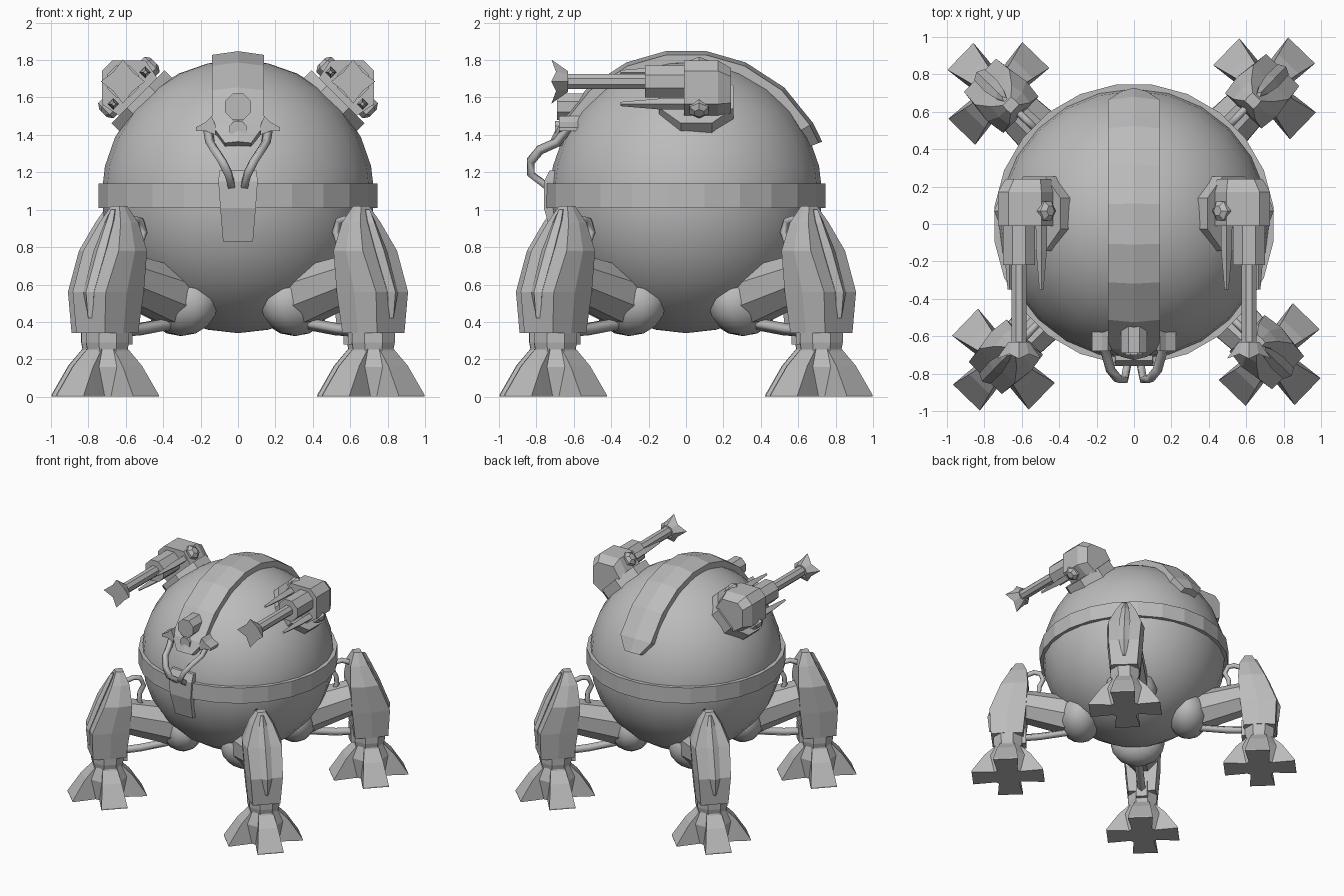
import bpy, bmesh, math
from mathutils import Matrix, Vector

if "Cube" in bpy.data.objects:
    bpy.data.objects.remove(bpy.data.objects["Cube"])

grey = bpy.data.materials.new("plain grey")
grey.use_nodes = True
grey.diffuse_color = (0.5, 0.5, 0.5, 1)
grey.node_tree.nodes["Principled BSDF"].inputs["Base Color"].default_value = (0.5, 0.5, 0.5, 1)

I = Matrix.Identity(4)
CENTRE = Matrix.Translation((0, 0, 1.07))
smooth_parts = []


def finish(name, bm, M=I, smooth=False):
    bmesh.ops.recalc_face_normals(bm, faces=bm.faces[:])
    me = bpy.data.meshes.new(name)
    bm.to_mesh(me)
    bm.free()
    me.materials.append(grey)
    ob = bpy.data.objects.new(name, me)
    bpy.context.collection.objects.link(ob)
    ob.matrix_world = M
    if smooth:
        smooth_parts.append(ob)


def loft(name, rings, M=I):
    """Skin equal-sized rings of points and cap both ends."""
    bm = bmesh.new()
    vs = [[bm.verts.new(p) for p in r] for r in rings]
    n = len(vs[0])
    for a, b in zip(vs, vs[1:]):
        for i in range(n):
            j = (i + 1) % n
            bm.faces.new((a[i], a[j], b[j], b[i]))
    bm.faces.new(vs[0])
    bm.faces.new(vs[-1])
    finish(name, bm, M)


def ball(name, M, segments, rings):
    bm = bmesh.new()
    bmesh.ops.create_uvsphere(bm, u_segments=segments, v_segments=rings, radius=1)
    finish(name, bm, M, True)


def ngon(n, r, at, axis="z"):
    """Regular polygon round an axis; r is the distance to the flats."""
    R = r / math.cos(math.pi / n)
    pts = []
    for i in range(n):
        a = 2 * math.pi * (i + 0.5) / n
        c, s = R * math.cos(a), R * math.sin(a)
        off = {"x": (0, c, s), "y": (c, 0, s), "z": (c, s, 0)}[axis]
        pts.append(Vector(at) + Vector(off))
    return pts


def box(name, x, y, z, M=I):
    loft(name, [[(x[0], y[0], h), (x[1], y[0], h), (x[1], y[1], h), (x[0], y[1], h)]
                for h in z], M)


def tube(name, pts, r, M=I, sides=0):
    cu = bpy.data.curves.new(name, "CURVE")
    cu.dimensions = "3D"
    cu.bevel_depth = r
    cu.bevel_resolution = sides
    cu.use_fill_caps = True
    sp = cu.splines.new("POLY")
    sp.points.add(len(pts) - 1)
    for p, q in zip(sp.points, pts):
        p.co = (*q, 1)
    cu.materials.append(grey)
    ob = bpy.data.objects.new(name, cu)
    bpy.context.collection.objects.link(ob)
    ob.matrix_world = M


# Round hull with its belt
ball("hull", CENTRE @ Matrix.Diagonal((0.73, 0.73, 0.73, 1)), 24, 14)
loft("belt", [ngon(24, 0.745, (0, 0, h)) for h in (1.01, 1.14)])

# Raised band over the top, tapered at both ends
rings = []
for deg in (-68, -60, -42, -24, -8, 8, 24, 42, 60, 68):
    w = 0.07 if abs(deg) > 65 else 0.14
    a = math.radians(deg)
    rings.append([(x, r * math.sin(a), r * math.cos(a)) for x, r in
                  ((-w, 0.66), (-w, 0.765), (0, 0.785), (w, 0.765), (w, 0.66))])
loft("top_band", rings, CENTRE)

# Face: lamps, brackets, mandibles and chin plate
loft("upper_lamp", [ngon(8, 0.07, (0, y, 1.55), "y") for y in (-0.69, -0.5)])
loft("lower_lamp", [ngon(8, 0.045, (0, y, 1.43), "y") for y in (-0.7, -0.55)])
for s, side in ((1, "left"), (-1, "right")):
    wing = [(0.225, 1.44), (0.17, 1.47), (0.14, 1.5), (0.12, 1.45), (0.12, 1.4), (0.17, 1.42), (0.225, 1.42)]
    loft(side + "_bracket", [[(s * x, y, z) for x, z in wing] for y in (-0.68, -0.55)])
    path = [(0.165, -0.62, 1.45), (0.15, -0.69, 1.36), (0.125, -0.78, 1.32),
            (0.085, -0.83, 1.26), (0.05, -0.83, 1.19), (0.035, -0.75, 1.13)]
    tube(side + "_mandible", [(s * x, y, z) for x, y, z in path], 0.026)
loft("chin_plate", [[(-w, y, z), (w, y, z), (w, -0.6, z), (-w, -0.6, z)] for w, y, z in
                    ((0.08, -0.71, 0.83), (0.095, -0.76, 1.01), (0.105, -0.76, 1.15), (0.1, -0.73, 1.21))])


# Shoulder guns, built upright and tilted outwards
def gun(side, s):
    M = CENTRE @ Matrix.Rotation(s * math.pi / 4, 4, "Y")
    mid = 0.87
    loft(side + "_gun_disc", [ngon(8, 0.2, (0, 0.055, h)) for h in (0.66, 0.755)], M)
    # Housing with a roof-shaped section and a chamfered back
    half = [(0.14, 0.74), (0.165, 0.865), (0.04, 0.99)]
    section = half + [(-t, n) for t, n in reversed(half)]
    loft(side + "_gun_housing", [[(t * k, y, 0.74 + (n - 0.74) * k) for t, n in section]
                                 for y, k in ((-0.01, 1), (0.17, 1), (0.24, 0.8))], M)
    loft(side + "_gun_breech", [ngon(8, 0.085, (0, y, mid), "y") for y in (-0.22, 0)], M)
    loft(side + "_gun_barrel", [ngon(8, 0.04, (0, y, mid), "y") for y in (-0.66, -0.2)], M)
    # Four-pointed flared muzzle
    rings = []
    for y, r, dy, dr in ((-0.63, 0.055, 0, 0), (-0.72, 0.118, 0.025, 0.045)):
        ring = []
        for i in range(8):
            a = math.pi * (i + 1) / 4
            q = r - dr * (i % 2)
            ring.append((q * math.cos(a), y + dy * (i % 2), mid + q * math.sin(a)))
        rings.append(ring)
    loft(side + "_gun_muzzle", rings, M)
    for t in (-1, 1):
        loft(side + "_gun_bolt", [ngon(6, r, (t * x, 0.07, 0.825), "x") for r, x in
                                  ((0.05, 0.13), (0.05, 0.175), (0.025, 0.195))], M)
        loft(side + "_gun_spike", [[(t * 0.12 + dx * k, y, 0.82 + dz * k) for dx, dz in
                                    ((-1, -1), (1, -1), (1, 1), (-1, 1))]
                                   for y, k in ((0.02, 0.022), (-0.15, 0.02), (-0.35, 0.008))], M)


gun("left", 1)
gun("right", -1)


# Legs, built along +x and turned to the four diagonals
def leg(name, deg):
    M = Matrix.Rotation(math.radians(deg), 4, "Z")
    F = M @ Matrix.Translation((1.005, 0, 0))
    # Wide hip knuckle and thigh
    ball(name + "_hip", M @ Matrix.Translation((0.43, 0, 0.505))
         @ Matrix.Diagonal((0.165, 0.215, 0.18, 1)), 12, 8)
    loft(name + "_thigh", [[p + Vector((-0.3 * (p.z - z), 0, 0)) for p in ngon(8, r, (x, 0, z), "x")]
                           for x, z, r in ((0.46, 0.53, 0.145), (0.54, 0.55, 0.14), (0.91, 0.65, 0.115))], M)
    # Shin armour: height, inner, outer, half width
    rings = []
    for z, a, b, w in ((0.34, -0.125, 0.13, 0.12), (0.56, -0.15, 0.14, 0.14), (0.78, -0.165, 0.05, 0.15),
                       (0.93, -0.155, -0.02, 0.09), (1.02, -0.12, -0.06, 0.035)):
        m = (a + b) / 2
        rings.append([(b, -0.88 * w, z), (b, 0.88 * w, z), (m, w, z),
                      (a, 0.9 * w, z), (a, -0.9 * w, z), (m, -w, z)])
    loft(name + "_shin", rings, F)
    # Raised petal down the outside of the shin
    loft(name + "_shin_ridge", [[(b, -w, z), (b + 0.02, 0, z), (b, w, z), (b - 0.06, 0, z)] for z, b, w in
                                ((0.42, 0.13, 0.015), (0.56, 0.145, 0.04), (0.78, 0.06, 0.045),
                                 (0.93, -0.01, 0.03), (1.0, -0.045, 0.012))], F)
    # Ankle, foot hub and four wide toes
    loft(name + "_ankle", [ngon(8, r, (0, 0, z)) for r, z in ((0.105, 0.24), (0.115, 0.29), (0.115, 0.36))], F)
    loft(name + "_foot_hub", [ngon(8, r, (0, 0, z)) for r, z in ((0.13, 0), (0.145, 0.16), (0.105, 0.26))], F)
    for k in range(4):
        T = F @ Matrix.Rotation(k * math.pi / 2, 4, "Z")
        loft(name + "_toe", [[(x, -w, 0), (x, w, 0), (x - d, v, h), (x - d, -v, h)] for x, d, w, v, h in
                             ((0.05, 0, 0.075, 0.05, 0.26), (0.1, 0, 0.08, 0.055, 0.255),
                              (0.185, 0, 0.09, 0.075, 0.165), (0.285, 0, 0.1, 0.1, 0.01))], T)
    # Lower strut with its hinge, and the hose behind the knee
    tube(name + "_strut", [(0.95, 0, 0.35), (0.75, 0, 0.36), (0.45, 0, 0.4)], 0.032, M)
    box(name + "_hinge", (0.86, 0.89), (-0.045, 0.045), (0.28, 0.42), M)
    tube(name + "_hose", [(0.88, 0, 0.92), (0.8, 0, 0.95), (0.75, 0, 0.94), (0.725, 0, 0.88),
                          (0.755, 0, 0.82), (0.76, 0, 0.76), (0.73, 0, 0.68)], 0.02, M, 1)


for name, deg in (("back_left", 46), ("back_right", 136), ("front_right", 226), ("front_left", 316)):
    leg(name + "_leg", deg)

bpy.ops.object.select_all(action="DESELECT")
for ob in smooth_parts:
    ob.select_set(True)
bpy.context.view_layer.objects.active = smooth_parts[0]
bpy.ops.object.shade_smooth_by_angle(angle=math.radians(35))
